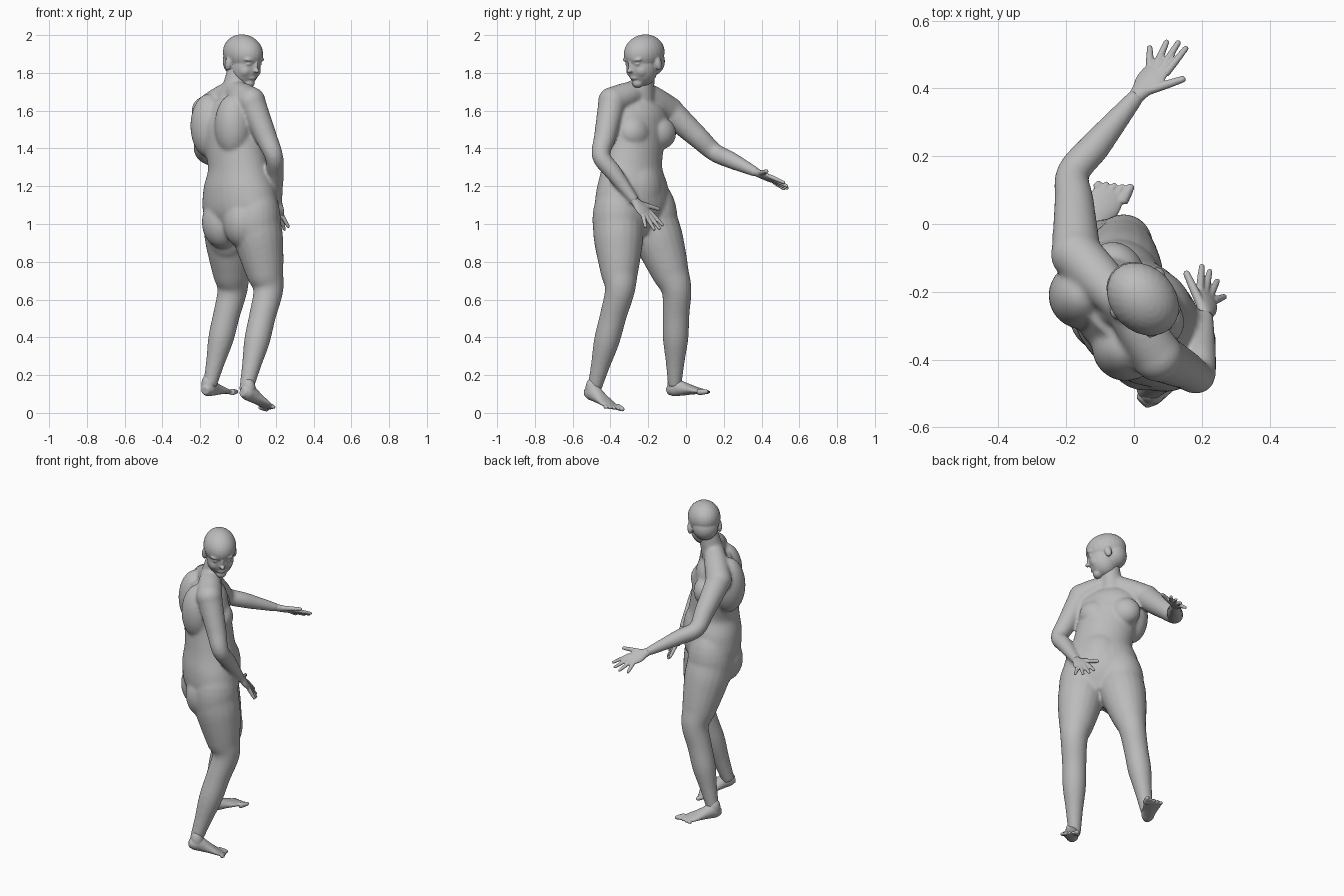
import bpy, bmesh, math
from mathutils import Vector, Matrix

cube = bpy.data.objects.get("Cube")
if cube:
    bpy.data.objects.remove(cube, do_unlink=True)

grey = bpy.data.materials.new("clay_grey")
grey.use_nodes = True
tone = (.5, .5, .5, 1)
grey.diffuse_color = tone
grey.node_tree.nodes["Principled BSDF"].inputs["Base Color"].default_value = tone

UP = Vector((0, 0, 1))
FRONT = Vector((1, 1, 0))


def catmull(a, b, c, d, t):
    """Smooth curve from b to c, with a and d as the outer neighbours."""
    slope_b, slope_c = (c - a) / 2, (d - b) / 2
    bend = 3 * (c - b) - 2 * slope_b - slope_c
    ease = 2 * (b - c) + slope_b + slope_c
    return b + slope_b * t + bend * t * t + ease * t * t * t


def polyline(joints, t):
    """Point at fraction t along the joints, counting each bone equally."""
    place = t * (len(joints) - 1)
    bone = min(int(place), len(joints) - 2)
    return joints[bone].lerp(joints[bone + 1], place - bone)


def limb(bm, joints, widths, depths=None, normal=FRONT, sides=20, steps=5):
    """Tube through the joints; sections are spread evenly and depth lies along normal."""
    depths = depths or widths
    joints = [Vector(j) for j in joints]
    last = len(widths) - 1
    rows = [Vector((*polyline(joints, i / last), w, d))
            for i, (w, d) in enumerate(zip(widths, depths))]
    rows = [rows[0], *rows, rows[-1]]
    path = [catmull(*rows[i:i + 4], s / steps) for i in range(last) for s in range(steps)]
    path.append(rows[-1])
    rings = []
    for i, row in enumerate(path):
        ahead, behind = path[min(i + 1, len(path) - 1)], path[max(i - 1, 0)]
        tangent = Vector((ahead - behind)[:3]).normalized()
        side = normal.cross(tangent).normalized()
        out = tangent.cross(side)
        centre, width, depth = Vector(row[:3]), row[3], row[4]
        angles = [math.tau * k / sides for k in range(sides)]
        rings.append([bm.verts.new(centre + side * width * math.cos(a) + out * depth * math.sin(a))
                      for a in angles])
    for lower, upper in zip(rings, rings[1:]):
        for k in range(sides):
            bm.faces.new((lower[k - 1], lower[k], upper[k], upper[k - 1]))
    bm.faces.new(rings[0][::-1])
    bm.faces.new(rings[-1])


def ball(bm, centre, radii, frame=Matrix()):
    place = frame @ Matrix.Translation(centre) @ Matrix.Diagonal((*radii, 1))
    bmesh.ops.create_uvsphere(bm, u_segments=24, v_segments=16, radius=1, matrix=place)


def digit(bm, base, tip, radius):
    """Finger or toe with a rounded end."""
    limb(bm, [base, tip], [radius * 1.1, radius, radius * .8], normal=UP + FRONT * .2, sides=12)
    ball(bm, tip, [radius * .8] * 3)


def turned(angle, origin, pitch=0):
    return (Matrix.Translation(origin) @ Matrix.Rotation(math.radians(angle), 4, "Z")
            @ Matrix.Rotation(math.radians(pitch), 4, "Y"))


def finish(name, bm, voxel, rounds):
    """Fuse the overlapping volumes into one smooth skin."""
    bmesh.ops.recalc_face_normals(bm, faces=bm.faces)
    mesh = bpy.data.meshes.new(name)
    bm.to_mesh(mesh)
    bm.free()
    mesh.materials.append(grey)
    part = bpy.data.objects.new(name, mesh)
    bpy.context.collection.objects.link(part)
    fuse = part.modifiers.new("fuse", "REMESH")
    fuse.mode = "VOXEL"
    fuse.voxel_size = voxel
    fuse.use_smooth_shade = True
    soften = part.modifiers.new("soften", "SMOOTH")
    soften.factor = .5
    soften.iterations = rounds


def hand(name, wrist, knuckle, normal):
    bm = bmesh.new()
    normal = Vector(normal).normalized()
    forward = (knuckle - wrist).normalized()
    thumbward = forward.cross(normal).normalized()
    # Palm
    limb(bm, [wrist - forward * .02, knuckle + forward * .01],
         [.022, .028, .04, .042, .036], [.022, .02, .018, .015, .009], normal)
    # Fingers fan out from the index to the little finger
    for i, reach in enumerate((.1, .105, .09, .05)):
        base = knuckle + thumbward * (.03 - .02 * i)
        tip = knuckle + forward * reach + thumbward * (.03 - .033 * i)
        digit(bm, base, tip, .011)
    # Thumb
    digit(bm, wrist + forward * .03 + thumbward * .02,
          wrist + forward * .11 + thumbward * .088, .013)
    finish(name, bm, .004, 3)


def foot(name, heel, toe, side):
    bm = bmesh.new()
    heel, toe = Vector(heel), Vector(toe)
    along = toe - heel
    outward = UP.cross(along).normalized() * side
    up = (UP - along * along.z / along.length_squared).normalized()
    # Instep and sole: thick at the ankle, flat and broad at the ball
    limb(bm, [heel - along * .05, heel + along * .2 + up * .012,
              heel + along * .5, heel + along * .86 - up * .014],
         [.022, .036, .039, .041, .046, .052, .045], [.022, .038, .043, .036, .027, .018, .011], up)
    ball(bm, heel + along * .12 + up * .03, (.038, .038, .06))
    # Toes shrink and step back from the big toe outward
    for i in range(5):
        spot = outward * (i - 2) * .022 - up * .015
        digit(bm, heel + along * .8 + spot, heel + along * (1 - .035 * i) + spot,
              .011 if i else .016)
    finish(name, bm, .005, 3)


# Torso and neck
body = bmesh.new()
limb(body, [(.02, -.28, .94), (0, -.285, 1.3), (-.06, -.25, 1.66)],
     [.15, .225, .215, .175, .172, .185, .12], [.1, .16, .165, .145, .137, .125, .07], sides=32)
neck = Vector((-.03, -.24, 1.71))
limb(body, [(-.04, -.24, 1.64), (.01, -.22, 1.84)], [.075, .063, .06])

# Chest, shoulder blades, seat and belly
chest = turned(40, (-.05, -.255, 1.48))
hips = turned(45, (.01, -.29, 1))
for s in (1, -1):
    ball(body, (.08, .09 * s, 0), (.072, .09, .085), chest)
    ball(body, (-.05, .1 * s, .04), (.1, .1, .17), chest)
    ball(body, (-.05, .08 * s, .01), (.11, .11, .14), hips)
ball(body, (.03, 0, .07), (.1, .16, .12), chest)
ball(body, (.055, 0, .18), (.12, .14, .17), hips)

# Legs, each with a full hip that tapers into the waist
for joints in ([(.09, -.36, 1.02), (.16, -.35, .65), (.04, -.49, .11)],
               [(-.05, -.18, 1.02), (-.03, -.05, .65), (-.15, -.06, .14)]):
    limb(body, joints, [.134, .132, .118, .1, .08, .071, .068, .05, .036])
    ball(body, joints[0], (.136, .136, .22))

# Arms, with the muscle that slopes from neck to shoulder
right_arm = [Vector(j) for j in ((.07, -.39, 1.65), (.19, -.45, 1.36), (.21, -.27, 1.12))]
left_arm = [Vector(j) for j in ((-.17, -.09, 1.6), (-.18, .15, 1.38), (.01, .38, 1.27))]
for arm in (right_arm, left_arm):
    limb(body, arm, [.074, .066, .058, .049, .046, .036, .025])
    ball(body, arm[0], [.076] * 3)
    limb(body, [arm[0], neck], [.075, .07, .055])
finish("body", body, .008, 14)

# Head, turned over the right shoulder and tipped down
head = bmesh.new()
skull = turned(-47, (.025, -.22, 1.895), 12)
parts = {"cranium": ((0, 0, .01), (.12, .095, .098)),
         "nape": ((-.04, 0, -.04), (.072, .076, .08)),
         "face": ((.03, 0, -.06), (.085, .079, .1)),
         "jaw": ((.045, 0, -.1), (.058, .06, .055)),
         "chin": ((.078, 0, -.135), (.03, .032, .026)),
         "nose_bridge": ((.112, 0, -.04), (.013, .011, .034)),
         "nose_tip": ((.124, 0, -.06), (.016, .015, .011)),
         "lips": ((.1, 0, -.102), (.015, .026, .012))}
for centre, radii in parts.values():
    ball(head, centre, radii, skull)
for s in (1, -1):
    # Cheek, brow, eyelid and ear
    ball(head, (.06, .036 * s, -.07), (.045, .034, .04), skull)
    ball(head, (.093, .034 * s, -.005), (.02, .034, .012), skull)
    ball(head, (.096, .036 * s, -.028), (.012, .018, .01), skull)
    ball(head, (-.01, .087 * s, -.05), (.021, .015, .036), skull)
finish("head", head, .005, 6)

# Hands and feet
hand("right_hand", right_arm[-1], Vector((.215, -.21, 1.055)), (-.7, -.5, -.45))
hand("left_hand", left_arm[-1], Vector((.07, .455, 1.237)), (-.35, .4, .85))
foot("right_foot", (.03, -.52, .107), (.185, -.365, .034), -1)
foot("left_foot", (-.17, -.085, .118), (-.05, .128, .127), 1)
